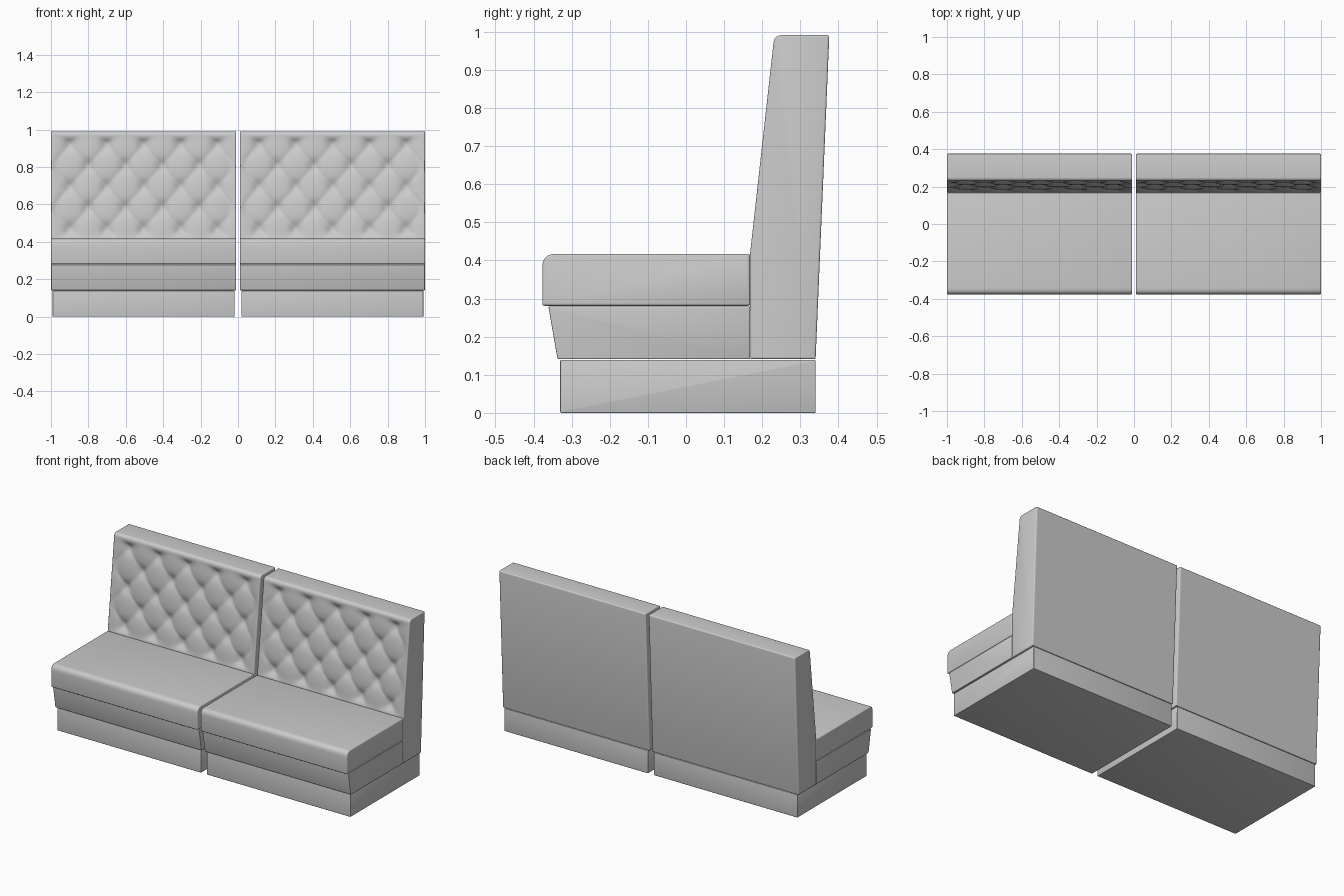
import bpy, bmesh, math
from mathutils import Vector

if "Cube" in bpy.data.objects:
    bpy.data.objects.remove(bpy.data.objects["Cube"])

grey = bpy.data.materials.new("light_grey")
grey.diffuse_color = (0.6, 0.6, 0.6, 1)
grey.use_nodes = True
grey.node_tree.nodes["Principled BSDF"].inputs["Base Color"].default_value = grey.diffuse_color


def rounded(corners):
    """Closed (y, z) profile from (y, z, rounding) corners."""
    pts, n = [], len(corners)
    for i, (y, z, d) in enumerate(corners):
        p = Vector((y, z))
        if d == 0:
            pts.append(p)
            continue
        a = p + (Vector(corners[i - 1][:2]) - p).normalized() * d
        b = p + (Vector(corners[(i + 1) % n][:2]) - p).normalized() * d
        steps = 6 if d > 0.01 else 3
        for k in range(steps + 1):
            t = k / steps
            pts.append(a * (1 - t) ** 2 + p * 2 * t * (1 - t) + b * t * t)
    return pts


def inset(pts, d):
    """Shift an anticlockwise profile inwards by d."""
    out = []
    for i, p in enumerate(pts):
        t = (pts[(i + 1) % len(pts)] - pts[i - 1]).normalized()
        out.append(p + Vector((-t.y, t.x)) * d)
    return out


def loft(name, corners, x0, x1, r, columns=(), dent=None):
    """Extrude a profile along x with softened ends and optional dents."""
    prof = rounded(corners)
    ends = [(r * (1 - math.sin(a)), r * (1 - math.cos(a)))
            for a in (math.pi / 2, math.pi / 3, math.pi / 6, 0)]
    # each pair: inset of the profile, distance from the end
    ends = [(dx, di) for di, dx in zip([e[0] for e in ends][::-1], [e[1] for e in ends][::-1])]
    rings = [(x0 + dx, di) for dx, di in ends]
    rings += [(x, 0) for x in columns]
    rings += [(x1 - dx, di) for dx, di in reversed(ends)]
    bm = bmesh.new()
    loops = []
    for x, di in rings:
        loop = []
        for p in inset(prof, di):
            dy = dent(x, p.x, p.y) if dent else 0
            loop.append(bm.verts.new((x, p.x + dy, p.y)))
        loops.append(loop)
    n = len(prof)
    for a, b in zip(loops, loops[1:]):
        for i in range(n):
            j = (i + 1) % n
            bm.faces.new((a[i], a[j], b[j], b[i]))
    bm.faces.new(loops[0])
    bm.faces.new(loops[-1])
    bmesh.ops.recalc_face_normals(bm, faces=bm.faces)
    me = bpy.data.meshes.new(name)
    bm.to_mesh(me)
    bm.free()
    me.materials.append(grey)
    ob = bpy.data.objects.new(name, me)
    bpy.context.collection.objects.link(ob)
    bpy.ops.object.select_all(action='DESELECT')
    ob.select_set(True)
    bpy.context.view_layer.objects.active = ob
    bpy.ops.object.shade_smooth_by_angle(angle=math.radians(50))
    return ob


def front_y(z):
    return 0.168 + (z - 0.417) * 0.111


def tufting(xc, half):
    """Diamond tufting: creases on diagonals, deep points at the buttons."""
    def dent(x, y, z):
        if not 0.418 < z < 0.968 or abs(y - front_y(z)) > 0.002:
            return 0
        u, v = (x - xc) / 0.197, (z - 0.47) / 0.225
        a, b = u + v, u - v
        pillow = math.sqrt(abs(math.sin(math.pi * a) * math.sin(math.pi * b)))
        da, db = a - round(a), b - round(b)
        button = math.exp(-(da * da + db * db) / 0.045)
        fade = min(1, max(0, (half - abs(x - xc) - 0.008) / 0.04),
                   (z - 0.417) / 0.03, (0.968 - z) / 0.03)
        return fade * (0.010 * (1 - pillow) + 0.014 * button)
    return dent


# profiles as (y, z, rounding), anticlockwise seen from the right
base = [(-0.33, 0, .004), (0.34, 0, .004), (0.34, 0.139, .004), (-0.33, 0.139, .004)]
panel = [(-0.337, 0.141, .004), (0.168, 0.141, .004), (0.168, 0.279, .004), (-0.361, 0.279, .004)]
seat = [(-0.377, 0.281, .006), (0.168, 0.281, .006), (0.168, 0.417, .006), (-0.377, 0.417, .035)]
back = [(0.169, 0.141, .004), (0.34, 0.141, .004), (0.376, 0.991, .008), (front_y(0.991), 0.991, .02)]
back += [(front_y(z), z, 0) for z in (0.965 - 0.01125 * k for k in range(49))]
back += [(0.168, 0.417, 0)]

# two identical bench units side by side
for side, s in (("left", -1), ("right", 1)):
    xc, half = s * 0.505, 0.495
    x0, x1 = xc - half, xc + half
    loft(side + "_plinth", base, x0 + 0.009, x1 - 0.009, 0.003)
    loft(side + "_lower_panel", panel, x0 + 0.001, x1 - 0.001, 0.003)
    loft(side + "_seat_cushion", seat, x0, x1, 0.006)
    cols = [xc + 0.00985 * k for k in range(-49, 50)]
    loft(side + "_tufted_backrest", back, x0, x1, 0.005, cols, tufting(xc, half))
